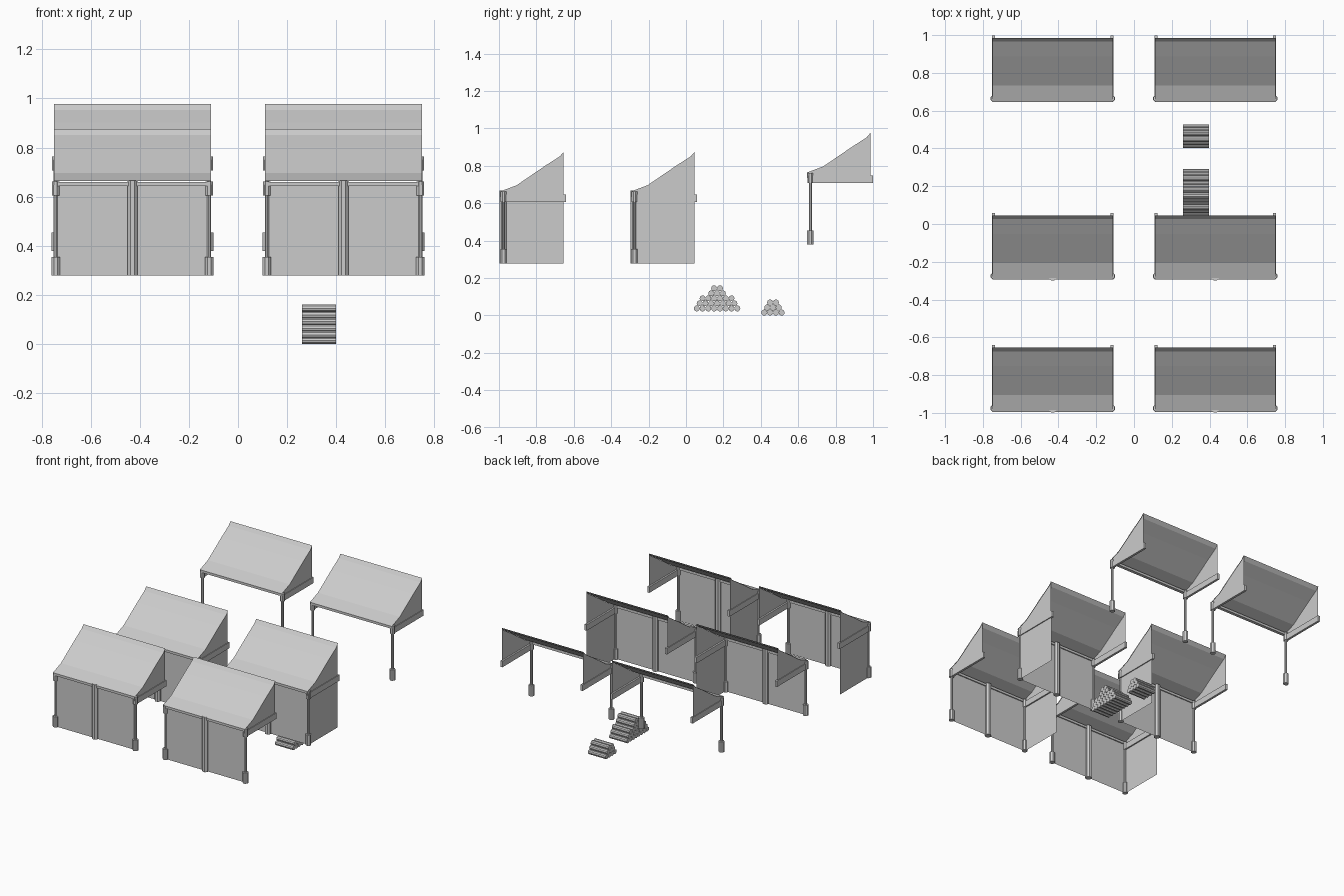
import bpy, math

if "Cube" in bpy.data.objects:
    bpy.data.objects.remove(bpy.data.objects["Cube"])

HALF = 0.32            # half width of one stall
PROFILE = [(0, 0), (0.088, 0.033), (0.242, 0.138), (0.32, 0.188), (0.34, 0.212)]
EAVE = 0.664           # eave height of the lower stalls


def mesh(name, verts, faces):
    me = bpy.data.meshes.new(name)
    me.from_pydata(verts, [], faces)
    ob = bpy.data.objects.new(name, me)
    bpy.context.collection.objects.link(ob)
    return ob


def box(name, x0, x1, y0, y1, z0, z1):
    v = [(x, y, z) for x in (x0, x1) for y in (y0, y1) for z in (z0, z1)]
    f = [(0, 1, 3, 2), (4, 6, 7, 5), (0, 4, 5, 1), (2, 3, 7, 6), (0, 2, 6, 4), (1, 5, 7, 3)]
    return mesh(name, v, f)


def prism(name, cx, cy, z0, z1, r, n=8):
    # upright post with flats facing the axes
    k = r / math.cos(math.pi / n)
    ring = [(cx + k * math.cos((i + .5) * 2 * math.pi / n),
             cy + k * math.sin((i + .5) * 2 * math.pi / n)) for i in range(n)]
    v = [(x, y, z0) for x, y in ring] + [(x, y, z1) for x, y in ring]
    f = [(i, (i + 1) % n, n + (i + 1) % n, n + i) for i in range(n)]
    f += [tuple(reversed(range(n))), tuple(range(n, 2 * n))]
    return mesh(name, v, f)


def stall(tag, cx, y0, dz, wall_side):
    z = EAVE + dz
    x0, x1 = cx - HALF, cx + HALF
    # curved roof sheet
    n = len(PROFILE)
    v = [(x, y0 + a, z + b) for a, b in PROFILE for x in (x0, x1)]
    mesh(tag + "_roof", v, [(2 * i, 2 * i + 1, 2 * i + 3, 2 * i + 2) for i in range(n - 1)])
    # eave beam
    box(tag + "_eave_beam", x0 + .01, x1 - .01, y0 + .004, y0 + .026, z - .02, z - .003)
    for s in (-1, 1):
        side = "left" if s < 0 else "right"
        # gable panel
        gx = cx + s * (HALF - .003)
        pts = [(gx, y0 + a, z + b - .001) for a, b in PROFILE]
        pts += [(gx, y0 + .34, z - .03), (gx, y0, z - .03)]
        order = list(range(len(pts)))
        mesh(f"{tag}_{side}_gable", pts, [order if s > 0 else order[::-1]])
        # side beam
        bx = cx + s * .3135
        box(f"{tag}_{side}_beam", bx - .008, bx + .008, y0 + .004, y0 + .353, z - .058, z - .016)
        # corner post with base and capital
        px, py = cx + s * .3125, y0 + .0185
        prism(f"{tag}_{side}_post", px, py, z - .385, z - .01, .008)
        prism(f"{tag}_{side}_post_base", px, py, z - .385, z - .31, .0175)
        prism(f"{tag}_{side}_capital", px, py, z - .058, z - .002, .0155)
    if wall_side:
        # front wall, middle post and one side wall
        mesh(tag + "_front_wall",
             [(x0 + .01, y0 + .0185, z - .385), (x1 - .01, y0 + .0185, z - .385),
              (x1 - .01, y0 + .0185, z - .003), (x0 + .01, y0 + .0185, z - .003)], [(0, 1, 2, 3)])
        prism(tag + "_middle_post", cx, y0 + .0165, z - .385, z + .003, .0205)
        wx = cx + wall_side * .315
        mesh(tag + "_side_wall",
             [(wx, y0 + .0185, z - .385), (wx, y0 + .34, z - .385),
              (wx, y0 + .34, z - .02), (wx, y0 + .0185, z - .02)],
             [(0, 1, 2, 3) if wall_side > 0 else (3, 2, 1, 0)])


# six stalls: two walled rows and one raised open row
for label, y0, dz, wall in (("front", -.994, 0, -1), ("middle", -.294, 0, 1), ("back", .646, .101, 0)):
    for s in (-1, 1):
        stall(f"{label}_{'left' if s < 0 else 'right'}", s * .43, y0, dz, wall)


def log_pile(tag, cy, z0, rows):
    # logs lie along x and nest in the gaps of the row below
    r, n = .016, 10
    for row, count in enumerate(rows):
        for i in range(count):
            y = cy + (i - (count - 1) / 2) * .031
            ob = prism(f"{tag}_log", 0, 0, -.069, .069, r * math.cos(math.pi / n), n)
            ob.rotation_euler = (0, math.pi / 2, 0)
            ob.location = (.329, y, z0 + row * .027)
            ob.data.update()


log_pile("large_pile", .166, .0375, (8, 7, 6, 3, 2))
log_pile("small_pile", .465, .0155, (4, 3, 2))
